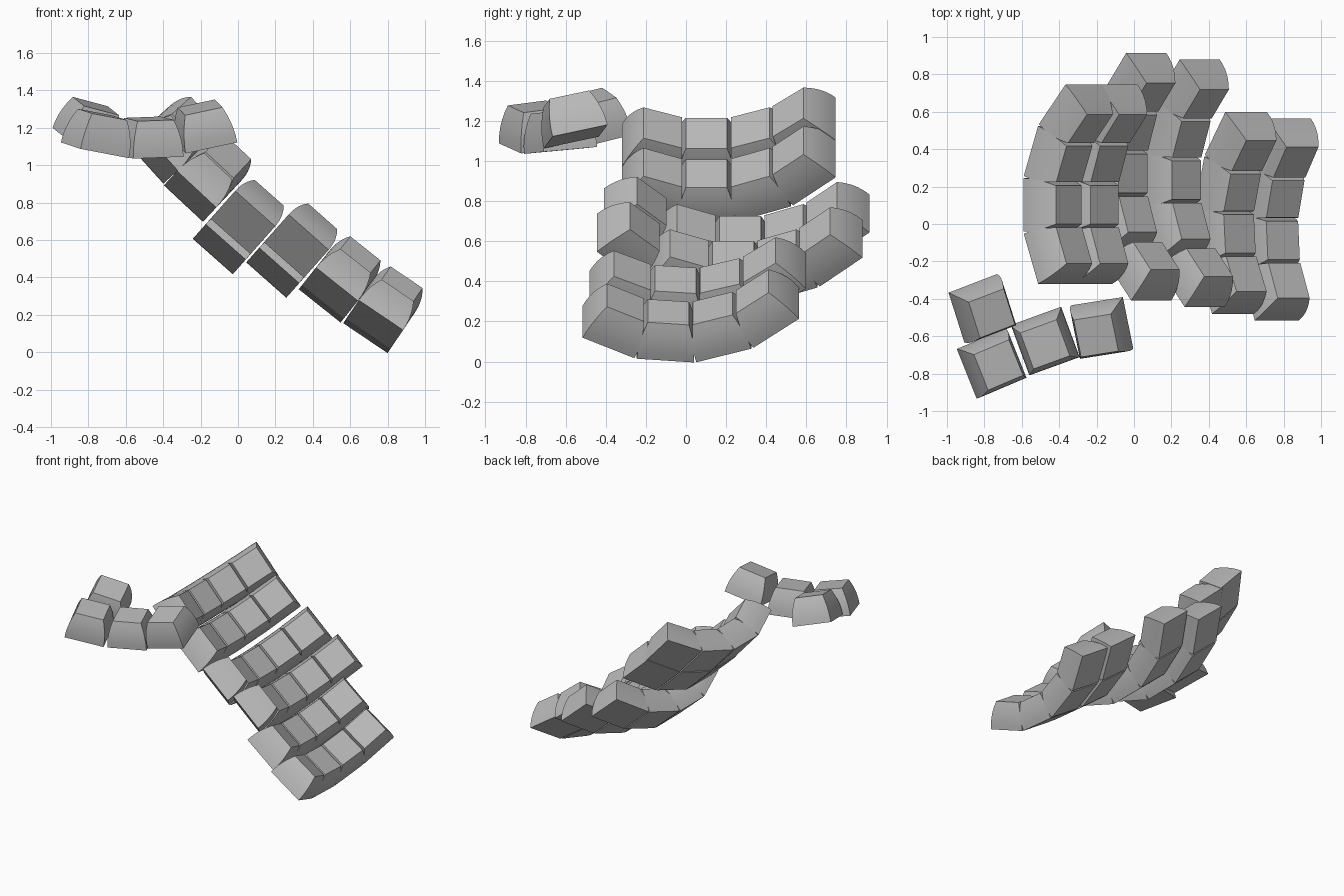
import bpy, bmesh
from math import radians, sin, cos, tan
from mathutils import Matrix, Vector

cube = bpy.data.objects.get("Cube")
if cube:
    bpy.data.objects.remove(cube, do_unlink=True)

grey = bpy.data.materials.new("keycap_grey")
grey.use_nodes = True
colour = (0.5, 0.5, 0.5, 1)
grey.diffuse_color = colour
grey.node_tree.nodes["Principled BSDF"].inputs["Base Color"].default_value = colour

# Keycap: square rings that curve inwards towards a flat top
HALF, TAPER, HEIGHT, STEPS = 0.143, 0.04, 0.196, 5
bm = bmesh.new()
rings = []
for s in range(STEPS + 1):
    t = s / STEPS
    h = HALF - TAPER * t * t
    rings.append([bm.verts.new((sx * h, sy * h, HEIGHT * t))
                  for sx, sy in ((-1, -1), (1, -1), (1, 1), (-1, 1))])
bm.faces.new(rings[0][::-1])
bm.faces.new(rings[-1])
for low, high in zip(rings, rings[1:]):
    for i in range(4):
        j = (i + 1) % 4
        bm.faces.new((low[i], low[j], high[j], high[i]))
cap_mesh = bpy.data.meshes.new("keycap")
bm.to_mesh(cap_mesh)
bm.free()
cap_mesh.materials.append(grey)
cap_mesh.shade_smooth()
cap_mesh.set_sharp_from_angle(angle=radians(30))


def rot(angle, axis):
    return Matrix.Rotation(radians(angle), 4, axis)


def add_key(name, matrix):
    key = bpy.data.objects.new(name, cap_mesh)
    key.matrix_world = matrix
    bpy.context.collection.objects.link(key)


# Finger columns: x, y, z of the lowest point, sideways tilt, first row, pitch of row 1
COLUMNS = [(-0.495, 0.102, 1.008, 48, 0, 0), (-0.292, 0.102, 0.795, 43, 0, 0),
           (-0.135, 0.27, 0.512, 41.5, -1, 0), (0.151, 0.235, 0.386, 41.5, -1, 0),
           (0.442, -0.005, 0.255, 38.5, 0, -4.5), (0.686, -0.04, 0.083, 34, 0, -4.5)]
ROW_ANGLE = 21
RADIUS = 0.149 / tan(radians(ROW_ANGLE / 2))
for c, (x, y, z, tilt, first, level) in enumerate(COLUMNS):
    frame = Matrix.Translation((x, y, z)) @ rot(tilt, 'Y')
    for row in range(first, 4):
        a = level + ROW_ANGLE * (row - 1)
        slide = 0
        if row < 0:  # the extra front key sits a little further out and steeper
            a, slide = a - 2, -0.025
        r = radians(a)
        place = Matrix.Translation((0, RADIUS * sin(r), RADIUS * (1 - cos(r))))
        add_key(f"finger_key_{c + 1}_{row + 2}",
                frame @ place @ rot(a, 'X') @ Matrix.Translation((0, slide, 0)))

# Thumb cluster: base centre, yaw, sideways tilt, pitch
THUMB = [((-0.82, -0.45, 1.132), 21, 14, 14), ((-0.765, -0.745, 1.08), 23, 10, 7),
         ((-0.475, -0.625, 1.053), 20, -2, 5), ((-0.17, -0.55, 1.122), 9, -12, 12)]
for i, (centre, yaw, tilt, pitch) in enumerate(THUMB):
    add_key(f"thumb_key_{i + 1}",
            Matrix.Translation(Vector(centre)) @ rot(yaw, 'Z') @ rot(tilt, 'Y') @ rot(pitch, 'X'))
